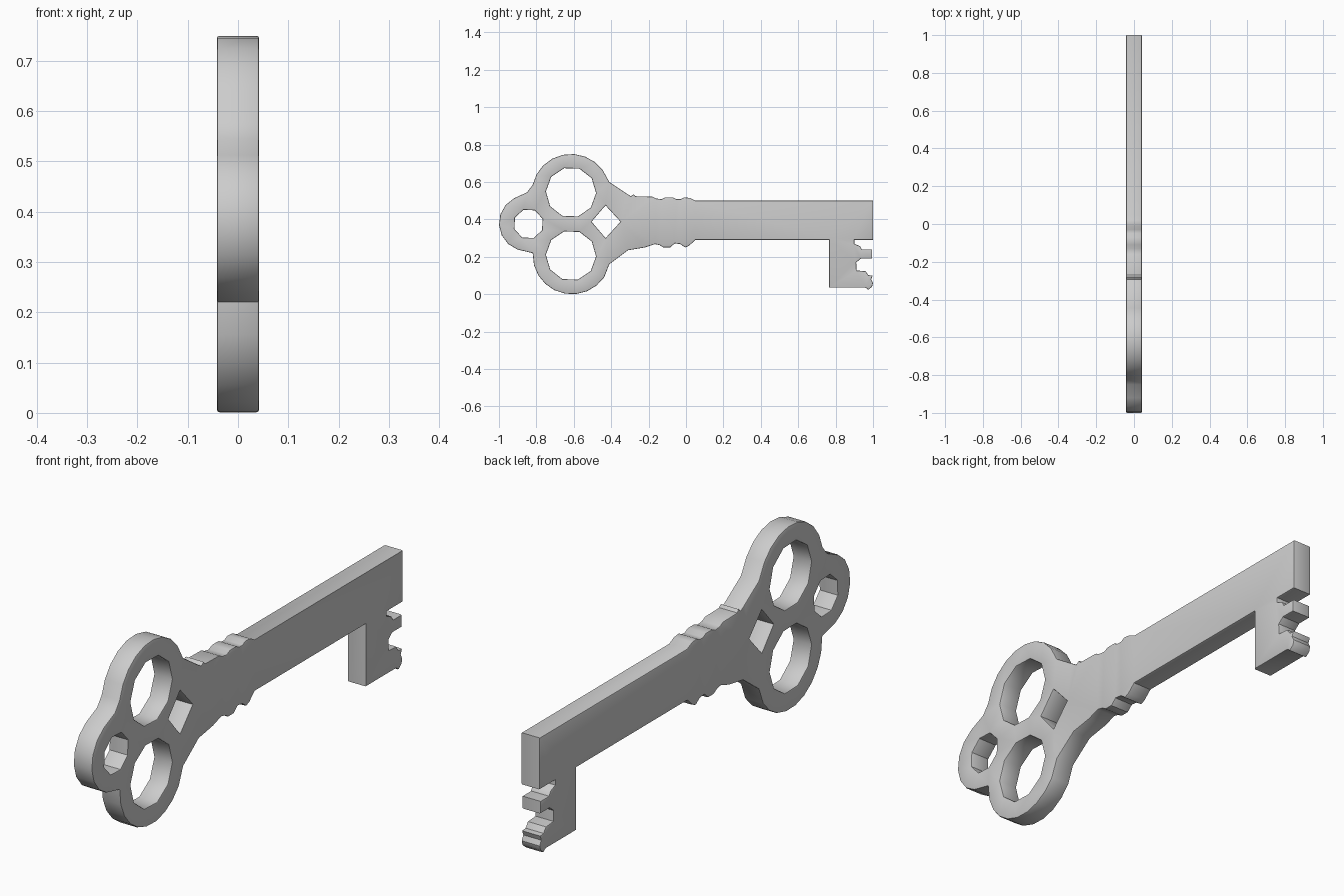
import bpy
import bmesh
from math import cos, sin, radians

HALF_THICKNESS = 0.042
EDGE_ROUNDING = 0.005

default_cube = bpy.data.objects.get("Cube")
if default_cube:
    bpy.data.objects.remove(default_cube, do_unlink=True)


def arc(center, radius, start, end, steps):
    """Points (y, z) on a circular arc, angles in degrees."""
    points = []
    for i in range(steps + 1):
        angle = radians(start + (end - start) * i / steps)
        points.append((center[0] + radius * cos(angle),
                       center[1] + radius * sin(angle)))
    return points


def ring(center, radius, sides, turn):
    """Closed polygon used for a hole in the bow."""
    return arc(center, radius, turn, turn + 360, sides)[:-1]


def add_loop(bm, points):
    verts = [bm.verts.new((-HALF_THICKNESS, y, z)) for y, z in points]
    return [bm.edges.new((a, b)) for a, b in zip(verts, verts[1:] + verts[:1])]


def make_plate(name, outline, holes, material):
    """Fill an outline with holes, thicken it and soften the rims."""
    bm = bmesh.new()
    edges = add_loop(bm, outline)
    for hole in holes:
        edges += add_loop(bm, hole)
    bmesh.ops.triangle_fill(bm, use_beauty=True, use_dissolve=False, edges=edges)
    extruded = bmesh.ops.extrude_face_region(bm, geom=bm.faces[:])
    moved = [g for g in extruded["geom"] if isinstance(g, bmesh.types.BMVert)]
    bmesh.ops.translate(bm, verts=moved, vec=(2 * HALF_THICKNESS, 0, 0))
    bmesh.ops.recalc_face_normals(bm, faces=bm.faces[:])
    bm.normal_update()

    # Rims are the edges between a broad face and a side wall
    rims = []
    for edge in bm.edges:
        if len(edge.link_faces) == 2:
            broad = [abs(f.normal.x) > 0.5 for f in edge.link_faces]
            if broad[0] != broad[1]:
                rims.append(edge)
    bmesh.ops.bevel(bm, geom=rims, offset=EDGE_ROUNDING, segments=2,
                    profile=0.5, affect='EDGES', clamp_overlap=True)

    mesh = bpy.data.meshes.new(name)
    bm.to_mesh(mesh)
    bm.free()
    mesh.materials.append(material)
    obj = bpy.data.objects.new(name, mesh)
    bpy.context.collection.objects.link(obj)
    bpy.ops.object.select_all(action='DESELECT')
    bpy.context.view_layer.objects.active = obj
    obj.select_set(True)
    bpy.ops.object.shade_smooth_by_angle(angle=radians(35))
    return obj


# Plain grey metal
metal = bpy.data.materials.new("grey metal")
metal.use_nodes = True
grey = (0.6, 0.6, 0.6, 1)
metal.diffuse_color = grey
metal.node_tree.nodes["Principled BSDF"].inputs["Base Color"].default_value = grey

# Upper edge of the shank with its collar ridges, running toward the bow
upper_neck = [
    (1, 0.5), (0.05, 0.5), (0.02, 0.515), (-0.01, 0.518), (-0.03, 0.508),
    (-0.05, 0.508), (-0.07, 0.518), (-0.11, 0.518), (-0.13, 0.508),
    (-0.16, 0.512), (-0.18, 0.522), (-0.27, 0.524), (-0.28, 0.535),
    (-0.295, 0.524), (-0.32, 0.54), (-0.41, 0.6)]

# Three rounded lobes of the bow
bow = (arc((-0.615, 0.54), 0.21, 36, 168, 8)
       + [(-0.85, 0.545)]
       + arc((-0.85, 0.38), 0.15, 118, 250, 6)
       + [(-0.82, 0.22)]
       + arc((-0.61, 0.21), 0.21, 195, 325, 8))

# Lower edge of the neck, back toward the bit
lower_neck = [
    (-0.41, 0.16), (-0.31, 0.235), (-0.22, 0.25), (-0.165, 0.268),
    (-0.14, 0.262), (-0.12, 0.25), (-0.085, 0.25), (-0.06, 0.272),
    (-0.03, 0.268), (-0.005, 0.25), (0.015, 0.258), (0.05, 0.29)]

# Toothed bit at the end
bit = [
    (0.765, 0.29), (0.765, 0.035), (0.96, 0.035), (0.975, 0.024),
    (0.995, 0.04), (1, 0.06), (0.99, 0.08), (0.998, 0.1), (0.975, 0.102),
    (0.96, 0.123), (0.912, 0.127), (0.91, 0.17), (0.935, 0.19),
    (0.995, 0.19), (0.995, 0.24), (0.94, 0.24), (0.93, 0.257),
    (0.9, 0.27), (0.9, 0.29), (1, 0.29)]

# Openings in the bow: two large, one small, one diamond
diamond = [(-0.35, 0.388), (-0.43, 0.475), (-0.505, 0.388), (-0.43, 0.3)]
holes = [
    ring((-0.615, 0.545), 0.134, 10, 70),
    ring((-0.615, 0.207), 0.134, 10, 70),
    ring((-0.842, 0.376), 0.08, 8, 65),
    diamond]

make_plate("key", upper_neck + bow + lower_neck + bit, holes, metal)
